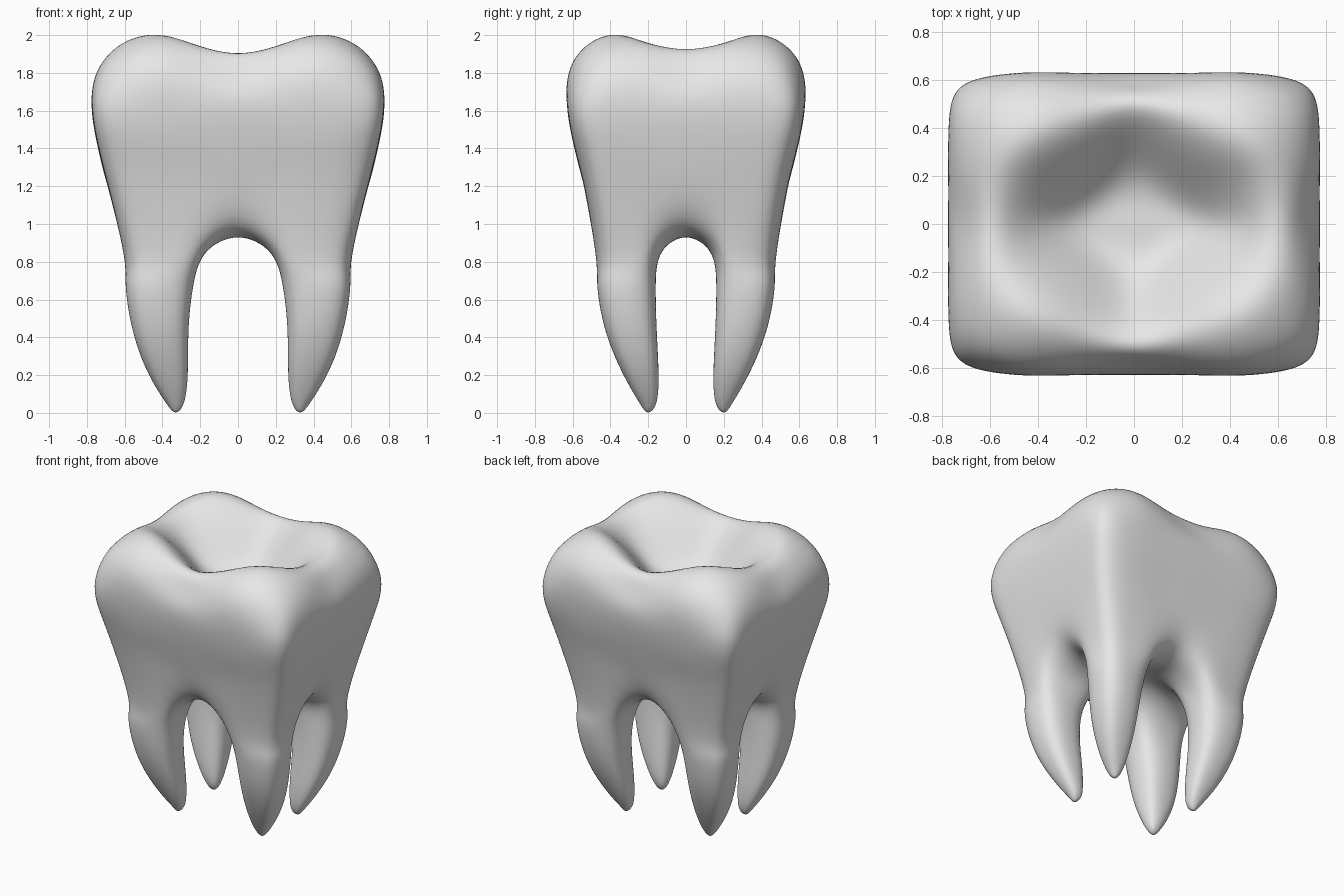
import bpy, bmesh
from mathutils import Vector

if "Cube" in bpy.data.objects:
    bpy.data.objects.remove(bpy.data.objects["Cube"])

# Points of one quarter (x, y >= 0) on a 4 x 4 plan grid, keyed (i, j); i runs along x, j along y
def grid(rows):
    return {(i, j): p for i, row in enumerate(rows) for j, p in enumerate(row) if p}

# Chewing surface: central pit, rims and one cusp per quarter
top = grid([
    [(0, 0, 1.64), (0, .22, 1.68), (0, .47, 1.90), (0, .58, 1.80)],
    [(.27, 0, 1.68), (.22, .17, 1.75), (.22, .42, 1.945), (.22, .585, 1.84)],
    [(.55, 0, 1.92), (.52, .20, 1.955), (.46, .39, 2.0), (.46, .585, 1.88)],
    [(.71, 0, 1.82), (.715, .20, 1.85), (.70, .40, 1.87), (.645, .525, 1.85)]])

# Underside of the crown: arches between the roots (corner cells stay open for the root)
under = grid([
    [(0, 0, .98), (0, .17, .95), (0, .31, .93), (0, .46, 1.0)],
    [(.20, 0, .95), (.19, .15, .88), (.17, .31, .85), (.20, .47, .90)],
    [(.40, 0, .93), (.40, .13, .85), None, (.41, .475, .85)],
    [(.59, 0, 1.0), (.59, .17, .90), (.605, .31, .85), (.56, .435, .85)]])

rim = [(3, 0), (3, 1), (3, 2), (3, 3), (2, 3), (1, 3), (0, 3)]
rim_shape = [(1, 0), (1, .33), (.995, .66), (.925, .915), (.64, .995), (.31, 1), (0, 1)]
crown_levels = [(1.65, .775, .63), (1.42, .745, .595), (1.2, .69, .54)]   # z, half x, half y

root_ring = [(1, 1), (2, 1), (3, 1), (3, 2), (3, 3), (2, 3), (1, 3), (1, 2)]
root_levels = [(.68, .415, .315, .18, .155), (.45, .411, .293, .149, .137),
               (.22, .373, .243, .107, .097), (.06, .335, .203, .05, .047)]  # z, centre, half size

quads = []

def cell(g, i, j):
    quads.append([g[i, j], g[i + 1, j], g[i + 1, j + 1], g[i, j + 1]])

def band(a, b, closed=False):
    n = len(a)
    for k in range(n if closed else n - 1):
        m = (k + 1) % n
        quads.append([a[k], a[m], b[m], b[k]])

# Crown top and underside
for i in range(3):
    for j in range(3):
        cell(top, i, j)
        if i == 0 or j == 0:
            cell(under, i, j)

# Crown walls
rings = [[top[k] for k in rim]]
rings += [[(u * X, v * Y, z) for u, v in rim_shape] for z, X, Y in crown_levels]
rings.append([under[k] for k in rim])
for a, b in zip(rings, rings[1:]):
    band(a, b)

# Root and its tip
rings = [[under[k] for k in root_ring]]
for z, cx, cy, hx, hy in root_levels:
    ring = []
    for i, j in root_ring:
        f = .77 if i != 2 and j != 2 else 1
        ring.append((cx + (i - 2) * f * hx, cy + (j - 2) * f * hy, z))
    rings.append(ring)
for a, b in zip(rings, rings[1:]):
    band(a, b, True)
end, tip = rings[-1], (.33, .2, 0)
for k in (0, 2, 4, 6):
    quads.append([end[k - 1], end[k], end[k + 1], tip])

# Mirror the quarter four ways into one welded cage
bm = bmesh.new()
verts = {}
for sx in (1, -1):
    for sy in (1, -1):
        for q in quads:
            face = []
            for x, y, z in q:
                p = (round(x * sx, 5), round(y * sy, 5), round(z, 5))
                if p not in verts:
                    verts[p] = bm.verts.new(p)
                face.append(verts[p])
            bm.faces.new(face)
bmesh.ops.recalc_face_normals(bm, faces=bm.faces[:])
mesh = bpy.data.meshes.new("tooth")
bm.to_mesh(mesh)
bm.free()
mesh.polygons.foreach_set("use_smooth", [True] * len(mesh.polygons))
tooth = bpy.data.objects.new("tooth", mesh)
bpy.context.collection.objects.link(tooth)

enamel = bpy.data.materials.new("light grey enamel")
enamel.diffuse_color = (.8, .8, .8, 1)
enamel.use_nodes = True
enamel.node_tree.nodes["Principled BSDF"].inputs["Base Color"].default_value = enamel.diffuse_color
mesh.materials.append(enamel)

sub = tooth.modifiers.new("smooth", 'SUBSURF')
sub.levels = sub.render_levels = 3

# Push the cage out until the smoothed surface passes through the measured points
target = [v.co.copy() for v in mesh.vertices]
for _ in range(7):
    bpy.context.view_layer.update()
    ev = tooth.evaluated_get(bpy.context.evaluated_depsgraph_get())
    smooth = ev.to_mesh()
    found = [Vector(smooth.vertices[k].co) for k in range(len(target))]
    ev.to_mesh_clear()
    for v, t, f in zip(mesh.vertices, target, found):
        v.co += (t - f) * .85
    mesh.update()
    tooth.update_tag()
